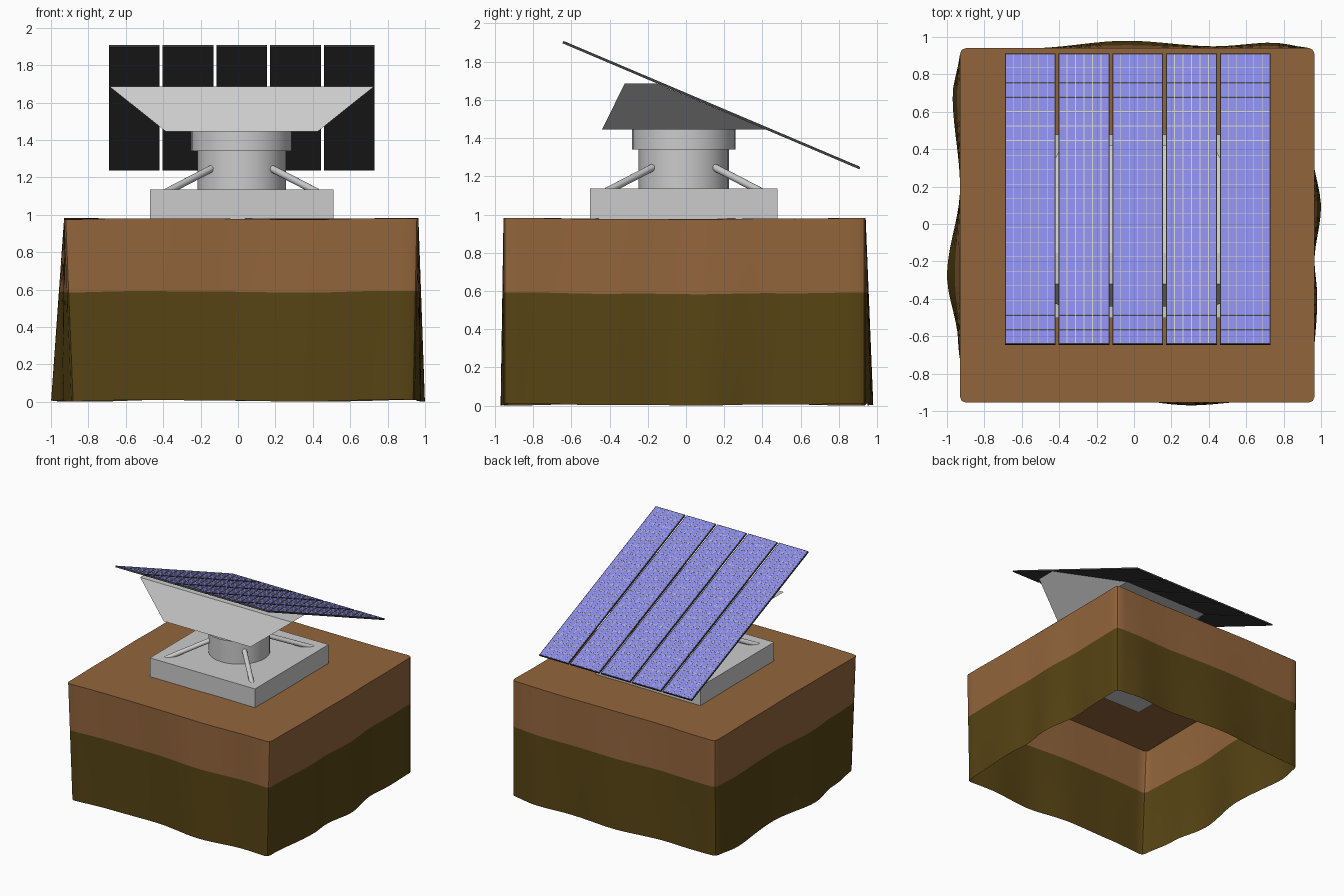
import bpy, bmesh, math
from mathutils import Vector, Matrix

if "Cube" in bpy.data.objects:
    bpy.data.objects.remove(bpy.data.objects["Cube"])


def material(name, rgb):
    m = bpy.data.materials.new(name)
    m.diffuse_color = (*rgb, 1)
    m.use_nodes = True
    m.node_tree.nodes["Principled BSDF"].inputs["Base Color"].default_value = m.diffuse_color
    return m


def finish(name, bm, mats=(), smooth=None, normals=True):
    if normals:
        bmesh.ops.recalc_face_normals(bm, faces=bm.faces[:])
    me = bpy.data.meshes.new(name)
    bm.to_mesh(me)
    bm.free()
    ob = bpy.data.objects.new(name, me)
    bpy.context.collection.objects.link(ob)
    for m in mats:
        me.materials.append(m)
    if smooth:
        bpy.ops.object.select_all(action='DESELECT')
        ob.select_set(True)
        bpy.context.view_layer.objects.active = ob
        bpy.ops.object.shade_smooth_by_angle(angle=math.radians(smooth))
    return ob


def add_box(bm, center, size, mat=0):
    r = bmesh.ops.create_cube(bm, size=1, matrix=Matrix.Translation(center) @ Matrix.Diagonal((*size, 1)))
    for f in {f for v in r['verts'] for f in v.link_faces}:
        f.material_index = mat


brown = material("brown_earth", (0.29, 0.13, 0.045))
olive = material("dark_earth", (0.095, 0.058, 0.007))
dark = material("panel_frame", (0.055, 0.055, 0.055))
blue = material("solar_cell", (0.25, 0.25, 0.80))
line = material("cell_line", (0.60, 0.60, 0.50))

# Ground block: open-bottomed shell whose sides bulge unevenly towards the bottom
TOP = 0.978
corners = [Vector((-0.93, -0.955)), Vector((0.965, -0.955)), Vector((0.965, 0.94)), Vector((-0.93, 0.94))]
side_normals = [Vector((0, -1)), Vector((1, 0)), Vector((0, 1)), Vector((-1, 0))]
bulges = [
    [(0, 0), (.2, -.01), (.42, -.025), (.65, .015), (.85, -.01), (1, 0)],
    [(0, -.02), (.3, .015), (.4, 0), (.55, .035), (.72, -.015), (.85, 0), (1, 0)],
    [(0, 0), (.12, .03), (.28, .01), (.53, .04), (.8, 0), (1, -.01)],
    [(0, 0), (.13, .04), (.39, 0), (.64, .07), (.83, .01), (1, -.04)],
]


def bulge(side, t):
    pts = bulges[side]
    for (a, va), (b, vb) in zip(pts, pts[1:]):
        if t <= b:
            u = (t - a) / (b - a)
            return va + (vb - va) * u * u * (3 - 2 * u)
    return pts[-1][1]


def outline(z, wave):
    k = 1 - z / TOP
    cs = [c + k * (side_normals[i - 1] * bulge(i - 1, 1) + side_normals[i] * bulge(i, 0))
          for i, c in enumerate(corners)]
    ring = []
    for i in range(4):
        a, b = cs[i], cs[(i + 1) % 4]
        for j in range(33):
            t = 0.016 + 0.968 * j / 32
            extra = bulge(i, t) - bulge(i, 0) * (1 - t) - bulge(i, 1) * t
            ring.append(a.lerp(b, t) + side_normals[i] * k * extra)
        ring.append(b - 0.009 * (side_normals[i] + side_normals[(i + 1) % 4]))
    return [(p.x, p.y, z + wave * (math.sin(5 * p.x + 3 * p.y) + 0.4 * math.sin(11 * p.y - 9 * p.x)))
            for p in ring]


def layer(name, levels, mat, cap):
    bm = bmesh.new()
    rings = [[bm.verts.new(p) for p in outline(z, w)] for z, w in levels]
    n = len(rings[0])
    for lo, hi in zip(rings, rings[1:]):
        for i in range(n):
            j = (i + 1) % n
            bm.faces.new((lo[i], lo[j], hi[j], hi[i]))
    if cap:
        bm.faces.new(rings[-1])
    finish(name, bm, [mat], 40, normals=False)


layer("lower_soil", [(0.006, 0.0043), (0.2, 0.004), (0.4, 0.004), (0.588, 0.004)], olive, False)
layer("upper_soil", [(0.588, 0.004), (0.78, 0.003), (TOP, 0.003)], brown, True)

# Square foundation slab
CX, CY = 0.02, -0.012
bm = bmesh.new()
add_box(bm, (CX, CY, 1.053), (0.98, 0.98, 0.166))
finish("foundation_slab", bm)


# Column and wider turning collar
def cylinder(name, r, z0, z1):
    bm = bmesh.new()
    bmesh.ops.create_cone(bm, cap_ends=True, segments=32, radius1=r, radius2=r, depth=z1 - z0,
                          matrix=Matrix.Translation((CX, CY, (z0 + z1) / 2)))
    finish(name, bm, (), 35)


cylinder("column", 0.236, 1.13, 1.345)
cylinder("turning_collar", 0.27, 1.34, 1.446)

# Four round-ended diagonal struts
for i, (sx, sy) in enumerate([(-1, -1), (1, -1), (1, 1), (-1, 1)]):
    a = Vector((CX + sx * 0.40, CY + sy * 0.40, 1.123))
    b = Vector((CX + sx * 0.165, CY + sy * 0.165, 1.245))
    rot = (b - a).to_track_quat('Z', 'Y').to_matrix().to_4x4()
    bm = bmesh.new()
    bmesh.ops.create_cone(bm, cap_ends=True, segments=16, radius1=0.019, radius2=0.019,
                          depth=(b - a).length, matrix=Matrix.Translation((a + b) / 2) @ rot)
    for p in (a, b):
        bmesh.ops.create_uvsphere(bm, u_segments=16, v_segments=8, radius=0.019,
                                  matrix=Matrix.Translation(p) @ rot)
    finish(f"strut_{i + 1}", bm, (), 40)

# Flared wedge carrying the panels
bm = bmesh.new()
lo = [bm.verts.new((CX + s * 0.405, y, 1.444)) for s, y in ((-1, -.44), (1, -.44), (1, .42), (-1, .42))]
hi = [bm.verts.new((CX + s * 0.708, y, 1.686)) for s, y in ((-1, -.32), (1, -.32), (1, -.155), (-1, -.155))]
bm.faces.new(lo)
bm.faces.new(hi)
for i in range(4):
    j = (i + 1) % 4
    bm.faces.new((lo[i], lo[j], hi[j], hi[i]))
finish("panel_mount", bm)

# Five tilted solar panels: frame, cell sheet and cell lines
W, L, T, PITCH = 0.272, 1.688, 0.012, 0.2875
COLS, ROWS = 6, 20
tilt = Matrix.Rotation(-math.atan2(0.66, 1.555), 4, 'X')
for n in range(5):
    bm = bmesh.new()
    add_box(bm, (0, 0, 0), (W, L, T), 0)
    add_box(bm, (0, 0, T / 2), (W - 0.012, L - 0.012, 0.002), 1)
    for c in range(1, COLS):
        add_box(bm, ((c / COLS - 0.5) * W, 0, T / 2 + 0.001), (0.0035, L - 0.012, 0.0016), 2)
    for r in range(1, ROWS):
        add_box(bm, (0, (r / ROWS - 0.5) * L, T / 2 + 0.001), (W - 0.012, 0.0035, 0.0016), 2)
    ob = finish(f"solar_panel_{n + 1}", bm, [dark, blue, line])
    ob.matrix_world = Matrix.Translation((CX + (n - 2) * PITCH, 0.1325, 1.572)) @ tilt
